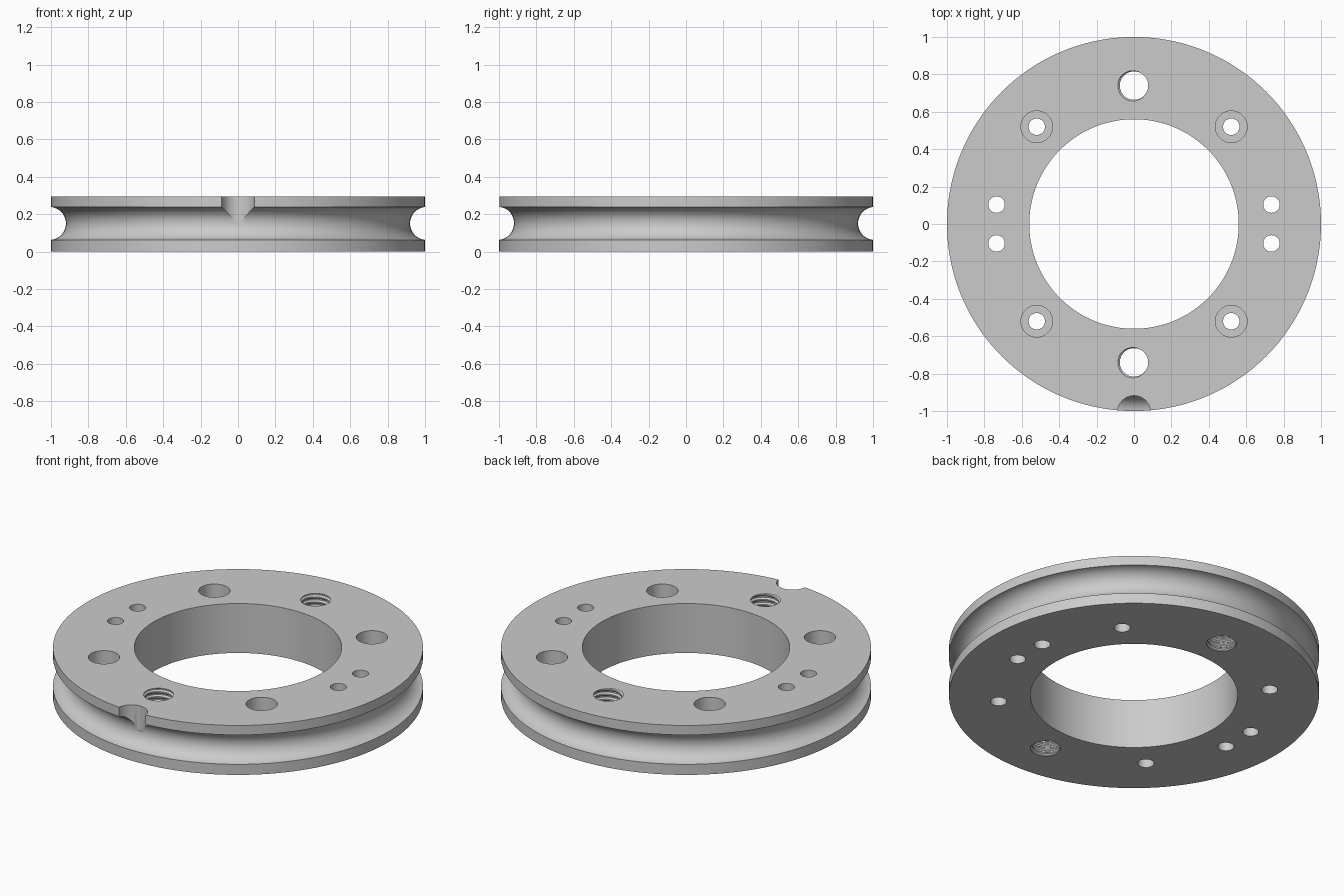
import bpy, bmesh, math
from mathutils import Vector

cube = bpy.data.objects.get("Cube")
if cube:
    bpy.data.objects.remove(cube, do_unlink=True)

HEIGHT, OUTER, INNER = 0.295, 1.0, 0.56
GROOVE_R, GROOVE_CENTRE = 0.088, 1.008

grey = bpy.data.materials.new("machined grey")
grey.use_nodes = True
grey.diffuse_color = (0.6, 0.6, 0.6, 1)
grey.node_tree.nodes["Principled BSDF"].inputs["Base Color"].default_value = (0.6, 0.6, 0.6, 1)


def make_object(name, bm):
    bmesh.ops.recalc_face_normals(bm, faces=bm.faces)
    mesh = bpy.data.meshes.new(name)
    bm.to_mesh(mesh)
    bm.free()
    obj = bpy.data.objects.new(name, mesh)
    mesh.materials.append(grey)
    bpy.context.collection.objects.link(obj)
    return obj


def lathe(name, profile, centre=(0, 0), steps=64):
    """Revolve a closed (radius, z) outline; radius 0 points become poles."""
    bm = bmesh.new()
    verts = [bm.verts.new((r, 0, z)) for r, z in profile]
    edges = [bm.edges.new((a, b)) for a, b in zip(verts, verts[1:] + verts[:1])]
    bmesh.ops.spin(bm, geom=verts + edges, cent=(0, 0, 0), axis=(0, 0, 1),
                   angle=math.tau, steps=steps, use_merge=True)
    bmesh.ops.remove_doubles(bm, verts=bm.verts, dist=1e-5)
    bmesh.ops.translate(bm, verts=bm.verts, vec=(*centre, 0))
    return make_object(name, bm)


def cylinder(name, radius, low, high, centre, steps=48):
    bm = bmesh.new()
    bmesh.ops.create_cone(bm, cap_ends=True, segments=steps, radius1=radius,
                          radius2=radius, depth=high - low)
    bmesh.ops.translate(bm, verts=bm.verts, vec=(*centre, (low + high) / 2))
    return make_object(name, bm)


def thread_cutter(name, centre, minor=0.076, major=0.086, pitch=0.03, steps=40):
    """Helical tap: rows climb one pitch per turn, closed by fans at both ends."""
    radii = (minor, minor, major, major)
    per_turn, rows, start = 4, 60, -0.07
    bm = bmesh.new()
    grid = []
    for j in range(rows + 1):
        row = []
        for i in range(steps):
            a = math.tau * i / steps
            r = radii[j % per_turn]
            z = start + pitch * (j / per_turn + i / steps)
            row.append(bm.verts.new((r * math.cos(a), r * math.sin(a), z)))
        grid.append(row)

    def at(i, j):
        return grid[j][i] if i < steps else grid[j + per_turn][0]

    for j in range(rows):
        for i in range(steps):
            if i < steps - 1 or j + 1 + per_turn <= rows:
                bm.faces.new((at(i, j), at(i + 1, j), at(i + 1, j + 1), at(i, j + 1)))
    rim = [e for e in bm.edges if e.is_boundary]
    ends = [bm.verts.new((0, 0, z)) for z in (-0.15, HEIGHT + 0.2)]
    for e in rim:
        bm.faces.new((*e.verts, ends[int(e.verts[0].co.z > HEIGHT / 2)]))
    bmesh.ops.translate(bm, verts=bm.verts, vec=Vector((*centre, 0)))
    return make_object(name, bm)


# Ring body with a rounded groove around the rim
half = math.acos((GROOVE_CENTRE - OUTER) / GROOVE_R)
profile = [(INNER, 0), (OUTER, 0)]
for k in range(25):
    t = half * (2 * k / 24 - 1)
    profile.append((GROOVE_CENTRE - GROOVE_R * math.cos(t),
                    HEIGHT / 2 + 0.003 + GROOVE_R * math.sin(t)))
profile += [(OUTER, HEIGHT), (INNER, HEIGHT)]
ring = lathe("grooved_ring", profile, steps=144)

cutters = []

# Counterbored screw holes on the diagonals
for sx in (-1, 1):
    for sy in (-1, 1):
        spot = (sx * 0.52, sy * 0.52)
        stepped = [(0, -0.1), (0.044, -0.1), (0.044, 0.13), (0.085, 0.13),
                   (0.085, 0.4), (0, 0.4)]
        cutters.append(lathe("counterbore_cutter", stepped, spot, 48))
        # Paired pin holes at the sides
        cutters.append(cylinder("pin_hole_cutter", 0.044, -0.1, 0.4, (sx * 0.735, sy * 0.104)))

# Threaded holes front and back
for sy in (-1, 1):
    cutters.append(thread_cutter("thread_cutter", (0, sy * 0.74)))

# Notch through the upper flange at the front
cutters.append(cylinder("notch_cutter", 0.088, HEIGHT / 2, 0.4, (0, -1.006)))

# Apply all cuts, then drop the cutters
bpy.context.view_layer.objects.active = ring
for c in cutters:
    c.hide_render = True
    mod = ring.modifiers.new("cut", "BOOLEAN")
    mod.operation, mod.solver, mod.object = "DIFFERENCE", "EXACT", c
    bpy.ops.object.modifier_apply(modifier=mod.name)
    bpy.data.objects.remove(c, do_unlink=True)

bpy.ops.object.select_all(action="DESELECT")
ring.select_set(True)
bpy.ops.object.shade_smooth_by_angle(angle=math.radians(30))
